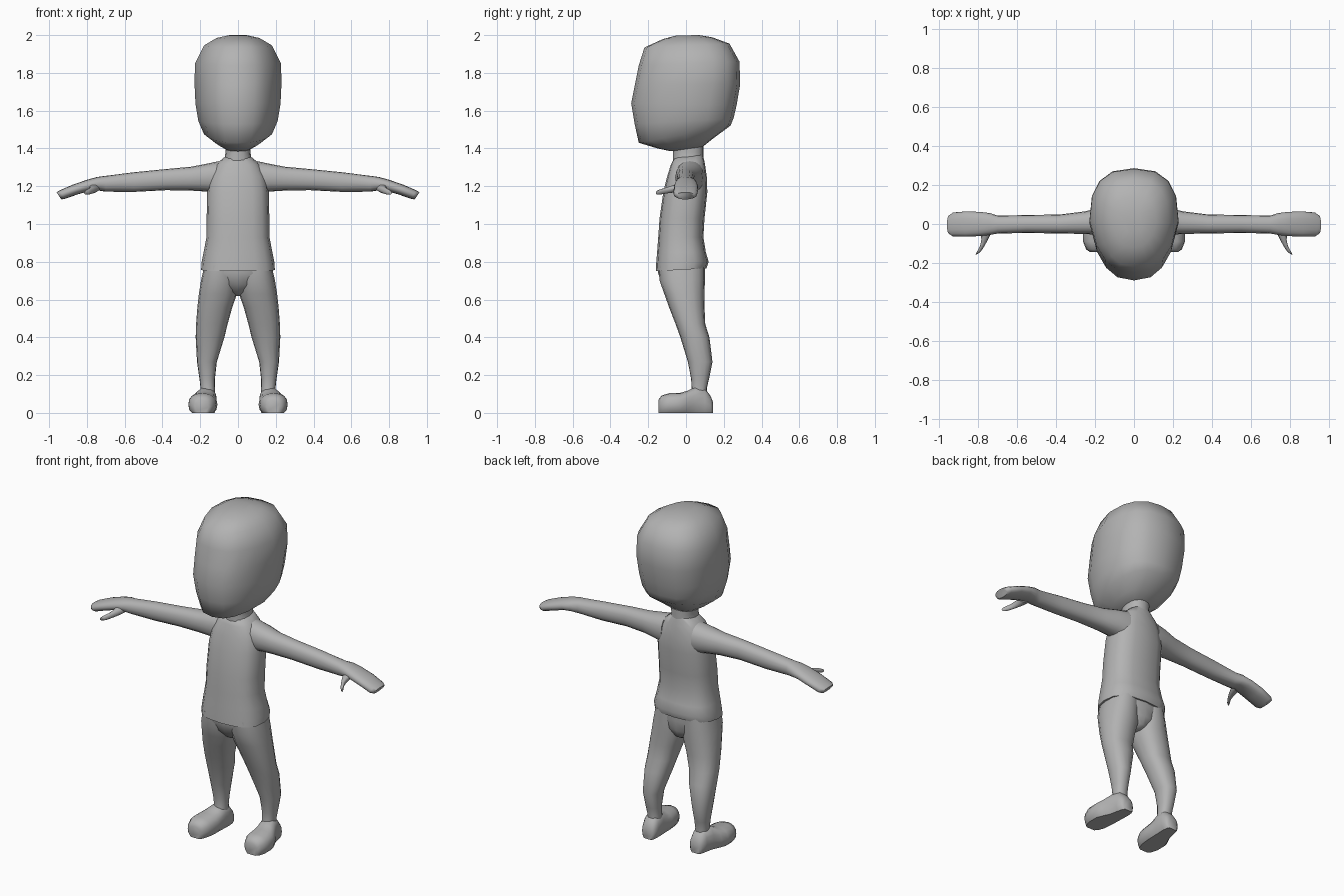
import bpy, bmesh, math
from mathutils import Vector as V

grey = bpy.data.materials.new("soft grey")
grey.diffuse_color = (0.45, 0.45, 0.45, 1)


def spow(t, p):
    return math.copysign(abs(t) ** p, t)


def ring(c, u, v, n=2.3, taper=0.0, seg=16):
    """Rounded section around c; taper narrows it towards -v."""
    pts = []
    for i in range(seg):
        a = 2 * math.pi * i / seg
        s, w = spow(math.sin(a), 2 / n), spow(math.cos(a), 2 / n)
        pts.append(V(c) + V(u) * w * (1 + taper * min(s, 0)) + V(v) * s)
    return pts


def loft(name, rings, mirror=False, angle=60):
    bm = bmesh.new()
    rows = [[bm.verts.new(p) for p in r] for r in rings]
    n = len(rows[0])
    for a, b in zip(rows, rows[1:]):
        for i in range(n):
            j = (i + 1) % n
            bm.faces.new((a[i], a[j], b[j], b[i]))
    bm.faces.new(rows[0])
    bm.faces.new(rows[-1])
    bmesh.ops.recalc_face_normals(bm, faces=bm.faces)
    me = bpy.data.meshes.new(name)
    bm.to_mesh(me)
    bm.free()
    me.materials.append(grey)
    ob = bpy.data.objects.new(name, me)
    bpy.context.collection.objects.link(ob)
    bpy.ops.object.select_all(action='DESELECT')
    ob.select_set(True)
    bpy.context.view_layer.objects.active = ob
    bpy.ops.object.shade_smooth_by_angle(angle=math.radians(angle))
    if mirror:
        ob.modifiers.new("mirror", 'MIRROR').use_mirror_merge = False
    return ob


def slab(yf, zf, yb, zb, rx, n=2.3, taper=0.0, x=0.0):
    """Section given by its front and back points and half width."""
    return ring((x, (yf + yb) / 2, (zf + zb) / 2), (rx, 0, 0),
                (0, (yb - yf) / 2, (zb - zf) / 2), n, taper)


# head: tilted sections, narrower towards the face
head = [(-.08, 1.385, .09, 1.41, .07), (-.15, 1.40, .14, 1.45, .115),
        (-.25, 1.43, .235, 1.52, .18), (-.272, 1.53, .252, 1.56, .21),
        (-.29, 1.64, .268, 1.63, .225), (-.27, 1.74, .287, 1.74, .23),
        (-.25, 1.84, .283, 1.86, .228), (-.22, 1.935, .23, 1.955, .18),
        (-.12, 1.98, .14, 1.988, .115), (-.05, 1.998, .07, 2.0, .05)]
loft("head", [slab(*h, n=2.6, taper=.22) for h in head])

# neck
loft("neck", [slab(-.07, z, .092, z, r) for z, r in
              ((1.30, .09), (1.34, .072), (1.38, .066), (1.43, .07))])

# shirt body with a flared hem
shirt = [(-.06, 1.355, .09, 1.365, .065), (-.08, 1.315, .10, 1.32, .115),
         (-.10, 1.25, .11, 1.25, .15), (-.12, 1.17, .113, 1.17, .163),
         (-.14, 1.03, .098, 1.03, .166), (-.147, .93, .092, .93, .167),
         (-.153, .85, .105, .85, .182), (-.158, .79, .12, .80, .193),
         (-.16, .75, .108, .765, .195)]
loft("shirt", [slab(*s, n=2.6) for s in shirt])

# arm and flat hand: x, z, half height, y, half depth, end slant
arm = [(.10, 1.245, .088, .02, .075, 0), (.17, 1.245, .073, .015, .072, 0),
       (.25, 1.24, .063, .007, .058, 0), (.38, 1.235, .056, .0, .049, 0),
       (.55, 1.222, .052, .0, .046, 0), (.70, 1.213, .042, -.003, .046, 0),
       (.74, 1.213, .036, .0, .056, .005), (.79, 1.205, .029, .0, .062, .01),
       (.86, 1.183, .026, .0, .065, .012), (.93, 1.156, .023, -.003, .062, .013),
       (.948, 1.149, .019, -.003, .048, .013)]
loft("arm", [ring((x, y, z), (0, hy, 0), (t, 0, hz), 2.3)
             for x, z, hz, y, hy, t in arm], True)

# thumb
thumb = [(.755, -.03, 1.195, .038, .02), (.762, -.07, 1.185, .026, .019),
         (.775, -.105, 1.177, .019, .016), (.792, -.135, 1.17, .018, .014),
         (.803, -.153, 1.165, .014, .010)]
loft("thumb", [ring((x, y, z), (r * .85, -r * .45, 0), (0, 0, h), seg=10)
               for x, y, z, r, h in thumb], True)

# pelvis
pelvis = [(-.145, .80, .10, .80, .175), (-.148, .74, .10, .74, .18),
          (-.125, .68, .095, .68, .12), (-.085, .635, .075, .635, .05),
          (-.04, .62, .05, .62, .02)]
loft("pelvis", [slab(*p) for p in pelvis])

# legs: z, inner x, outer x, front y, back y
leg = [(.78, .0, .178, -.145, .10), (.70, .0, .196, -.14, .10),
       (.63, .005, .207, -.115, .098), (.56, .03, .215, -.09, .098),
       (.47, .055, .222, -.055, .102), (.40, .072, .224, -.03, .124),
       (.27, .112, .217, .01, .14), (.18, .122, .204, .027, .122),
       (.13, .122, .198, .03, .11), (.07, .12, .20, .02, .115)]
loft("leg", [slab(f, z, b, z, (o - i) / 2, x=(i + o) / 2)
             for z, i, o, f, b in leg], True)

# shoes: y, centre x, half width, top height, with a flat sole
shoe = [(-.145, .19, .035, .07), (-.13, .19, .056, .092),
        (-.09, .189, .073, .104), (-.03, .186, .077, .106),
        (.01, .178, .067, .118), (.05, .168, .056, .138),
        (.10, .162, .05, .13), (.13, .16, .043, .09), (.142, .16, .03, .06)]
rows = []
for y, x, w, top in shoe:
    r = ring((x, y, top * .42), (w, 0, 0), (0, 0, top * .58), 2.4)
    for p in r:
        p.z = max(p.z, 0)
    rows.append(r)
loft("shoe", rows, True, 50)
